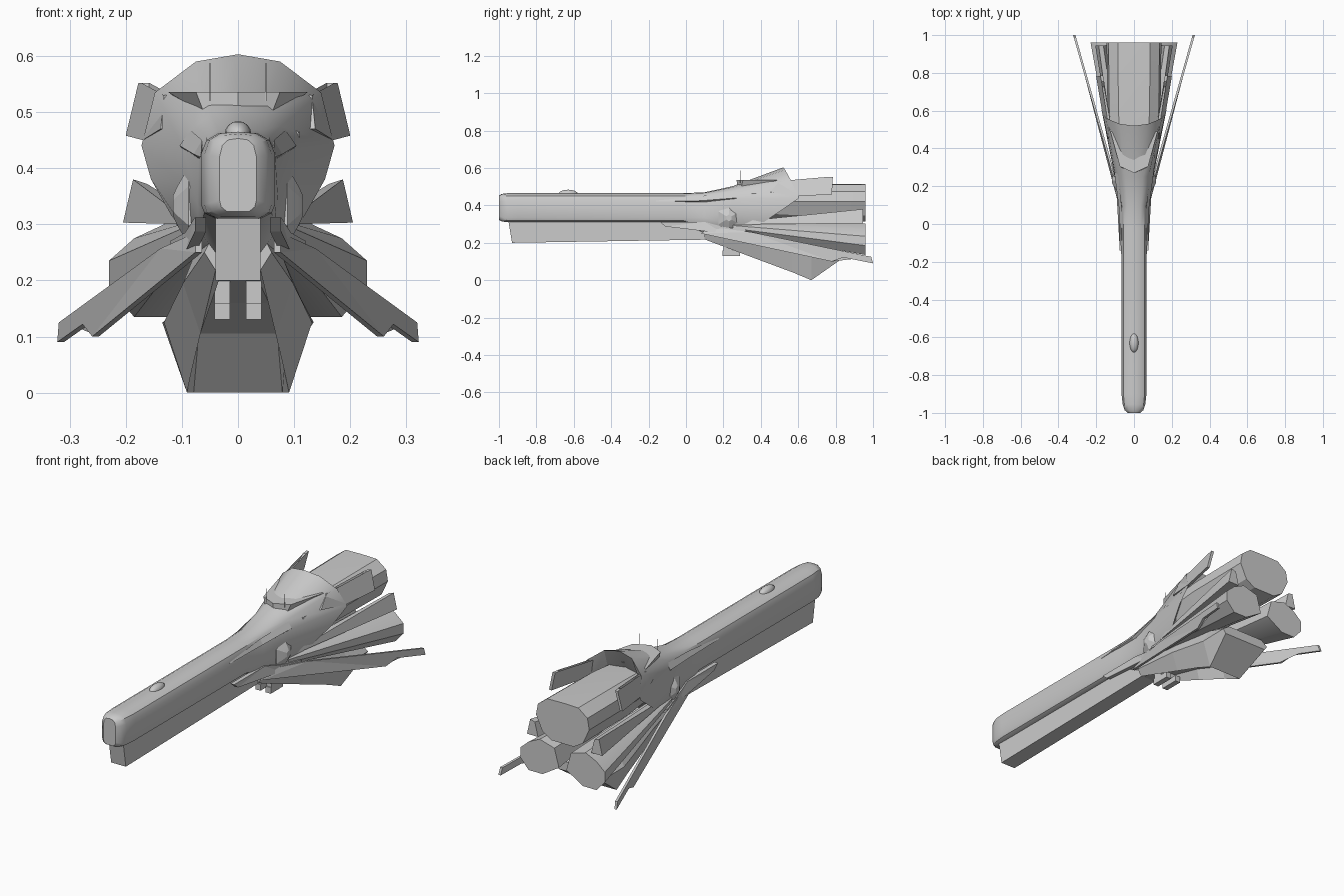
import bpy, bmesh, math
from mathutils import Matrix

if "Cube" in bpy.data.objects:
    bpy.data.objects.remove(bpy.data.objects["Cube"])


def finish(name, bm, mirror=False, smooth=None):
    bmesh.ops.remove_doubles(bm, verts=bm.verts, dist=0.0003)
    bmesh.ops.recalc_face_normals(bm, faces=bm.faces)
    mesh = bpy.data.meshes.new(name)
    bm.to_mesh(mesh)
    bm.free()
    ob = bpy.data.objects.new(name, mesh)
    bpy.context.collection.objects.link(ob)
    if mirror:
        ob.modifiers.new("Mirror", 'MIRROR')
    if smooth:
        bpy.ops.object.select_all(action='DESELECT')
        ob.select_set(True)
        bpy.context.view_layer.objects.active = ob
        bpy.ops.object.shade_smooth_by_angle(angle=math.radians(smooth))
    return ob


def loft(name, rings, mirror=False, smooth=None):
    """Skin a list of closed rings of (x, y, z) points and cap both ends."""
    bm = bmesh.new()
    rows = [[bm.verts.new(p) for p in r] for r in rings]
    n = len(rows[0])
    for a, b in zip(rows, rows[1:]):
        for i in range(n):
            j = (i + 1) % n
            bm.faces.new((a[i], a[j], b[j], b[i]))
    caps = [bm.faces.new(rows[0]), bm.faces.new(rows[-1])]
    bmesh.ops.triangulate(bm, faces=caps)
    return finish(name, bm, mirror, smooth)


def full(half):
    """Complete a half ring that starts and ends on the centre line."""
    return half + [(-x, y, z) for x, y, z in half[-2:0:-1]]


def at(y, pts):
    return [(x, y, z) for x, z in pts]


def plate(name, outline, x_of, thick, mirror=True):
    """Upright plate from a (y, z) outline; x_of(y, z) bends it sideways."""
    t = thick / 2
    return loft(name, [[(x_of(y, z) + s, y, z) for y, z in outline] for s in (-t, t)], mirror)


def box(name, x, y, z, mirror=False):
    return loft(name, [[(a, y[0], z[0]), (a, y[1], z[0]), (a, y[1], z[1]), (a, y[0], z[1])] for a in x], mirror)


# Long neck flaring into the rear hood
neck = [(0, .465), (.035, .462), (.056, .45), (.066, .425),
        (.066, .335), (.06, .32), (.04, .31), (0, .31)]
rings = []
for y, sx, sz in ((-1, .5, .84), (-.985, .76, .95), (-.955, .91, 1), (-.9, 1, 1), (-.02, 1, 1)):
    rings.append(full(at(y, [(x * sx, .39 + (z - .39) * sz) for x, z in neck])))
rings.append(full(at(.1, [(0, .47), (.035, .467), (.056, .455), (.07, .425),
                          (.072, .335), (.07, .29), (.04, .25), (0, .25)])))
rings.append(full(at(.25, [(0, .503), (.048, .497), (.077, .475), (.097, .435),
                           (.102, .375), (.095, .29), (.06, .25), (0, .25)])))
rings.append(full([(0, .52, .603), (.075, .53, .59), (.148, .56, .535), (.172, .605, .44),
                   (.155, .52, .38), (.11, .4, .3), (.07, .34, .25), (0, .34, .25)]))
loft("hull", rings, smooth=35)

# Lower keel under the neck
loft("keel", [[(x, -.95, .32), (x, -.93, .2), (x, .12, .217), (x, .12, .32)] for x in (-.04, .04)])

# Small blister on the neck
bm = bmesh.new()
bmesh.ops.create_uvsphere(bm, u_segments=16, v_segments=8, radius=1,
                          matrix=Matrix.Translation((0, -.63, .46)) @ Matrix.Diagonal((.024, .052, .024, 1)))
finish("neck_blister", bm, smooth=40)

# Flat-topped visor on the hood
top = [(0, .27), (.075, .305), (.125, .49), (0, .49)]
low = [(0, .275, .502), (.06, .295, .497), (.11, .47, .525), (0, .48, .525)]
loft("visor", [full([(x, y, .536) for x, y in top]), full(low)])

# Thin antennae
box("antenna", (.049, .051), (.29, .292), (.52, .587), mirror=True)

# Main engine: eight-sided, above the others
eng = [(0, .515), (.085, .513), (.135, .475), (.145, .42), (.11, .345), (.06, .315), (0, .315)]
loft("main_engine", [full(at(y, [(x * s, .42 + (z - .42) * s) for x, z in eng]))
                     for y, s in ((.35, .8), (.6, .97), (.96, 1))], smooth=30)

# Pair of lower engines, flaring backwards
low_eng = [(.02, .19), (.045, .28), (.125, .303), (.185, .275),
           (.23, .235), (.23, .185), (.185, .135), (.11, .135)]
loft("lower_engine", [[(.07 + (x - .13) * .3, .25, .285 + (z - .21) * .3) for x, z in low_eng],
                      at(.96, low_eng)], mirror=True, smooth=35)

# Side bars between main and lower engines
loft("side_bar", [at(.3, [(.07, .3), (.1, .3), (.1, .315), (.07, .315)]),
                  at(.945, [(.145, .303), (.205, .303), (.187, .38), (.162, .372)])], mirror=True)

# Upright fins beside the hood
plate("upper_fin", [(.45, .47), (.6, .45), (.78, .458), (.785, .552), (.755, .552), (.725, .528), (.5, .53)],
      lambda y, z: .125 + (y - .4) * .18 - (z - .457) * .25, .014)

# Long swept lower wings
plate("wing", [(.13, .285), (.35, .257), (.99, .125), (1, .09), (.84, .122), (.78, .1), (.08, .25)],
      lambda y, z: .07 + max(0, y - .13) * .283, .012)

# Wing root strakes
plate("root_strake", [(-.14, .312), (-.11, .287), (.2, .25), (.32, .25), (.32, .27), (.2, .285), (.1, .312)],
      lambda y, z: .067 + max(0, y - .12) * .22, .02)

# Narrow strakes along the neck shoulders
loft("shoulder_strake", [at(-.16, [(.06, .422), (.068, .42), (.066, .426)]),
                         at(.08, [(.06, .41), (.079, .425), (.064, .45)]),
                         at(.27, [(.085, .42), (.104, .44), (.085, .468)])], mirror=True)

# Faceted side pods
hexes = []
for x, r in ((.07, .07), (.088, .07), (.108, .035), (.116, .018)):
    hexes.append([(x, .23 + .93 * r * math.sin(k * math.tau / 6), .333 + r * math.cos(k * math.tau / 6))
                  for k in range(6)])
loft("side_pod", hexes, mirror=True, smooth=25)

# Belly scoop with a recessed roof between two ridges
rings = []
for y, zt, a, b, zm, c, zb, zc in ((.1, .28, .045, .06, .25, .04, .218, .218),
                                   (.4, .24, .08, .098, .195, .067, .105, .16),
                                   (.57, .21, .09, .12, .15, .082, .042, .105),
                                   (.67, .19, .1, .132, .125, .091, .0, .0),
                                   (.82, .15, .1, .135, .125, .12, .105, .105)):
    rings.append(full(at(y, [(0, zt), (a, zt), (b, zm), (c, zb), (c - .012, zc), (0, zc)])))
loft("belly_scoop", rings)

# Two small sensor blocks under the belly
box("sensor_block", (.014, .042), (.195, .29), (.13, .16), mirror=True)
box("sensor_mount", (.014, .042), (.2, .25), (.155, .22), mirror=True)
